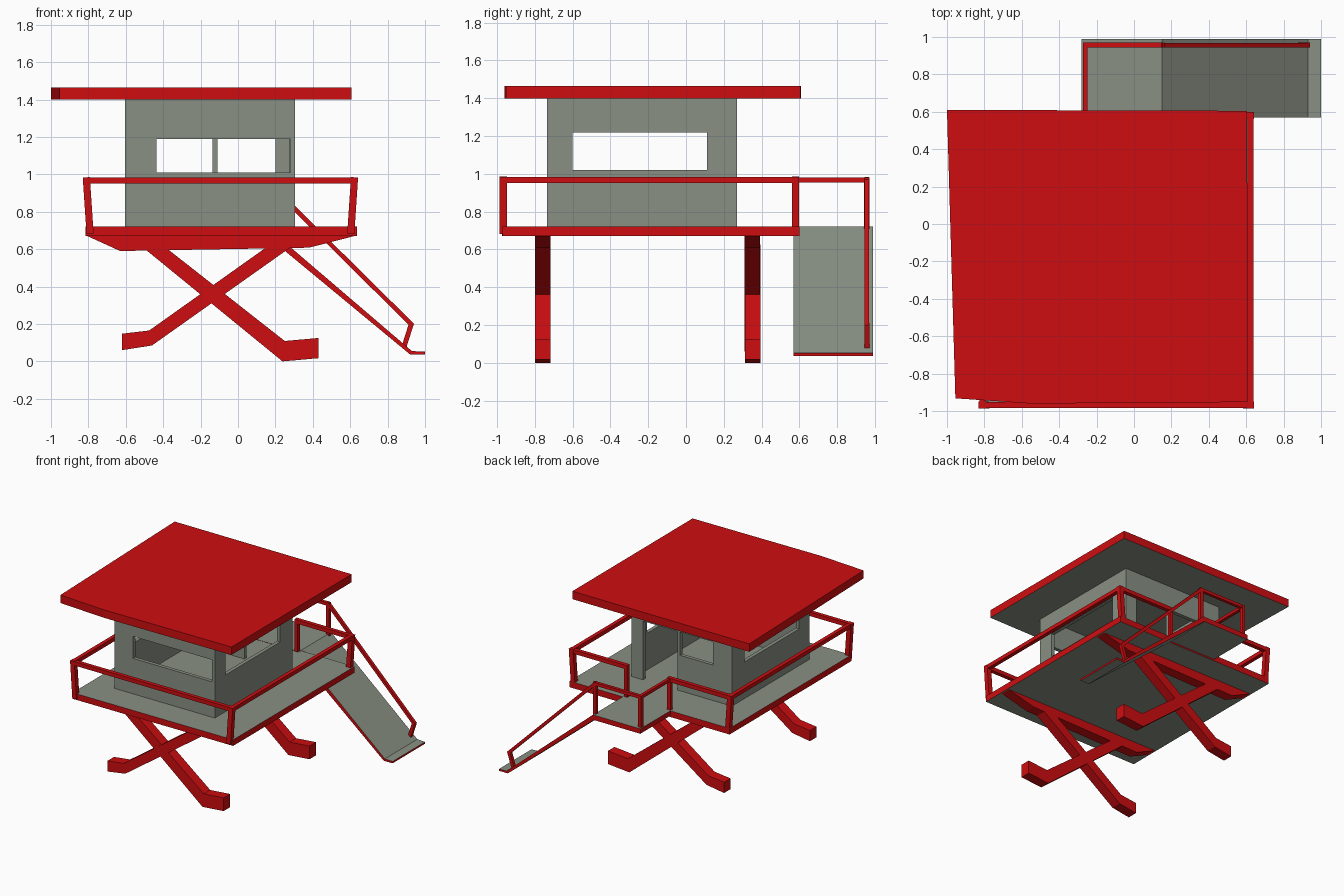
import bpy, bmesh
from mathutils import Vector

if "Cube" in bpy.data.objects:
    bpy.data.objects.remove(bpy.data.objects["Cube"])


def material(name, rgb):
    m = bpy.data.materials.new(name)
    m.diffuse_color = (*rgb, 1)
    m.use_nodes = True
    m.node_tree.nodes["Principled BSDF"].inputs["Base Color"].default_value = m.diffuse_color
    return m


RED = material("red paint", (0.62, 0.004, 0.005))
GREY = material("grey green boards", (0.25, 0.28, 0.23))


def finish(name, bm, mats, rule=None):
    bmesh.ops.recalc_face_normals(bm, faces=bm.faces)
    bm.normal_update()
    if rule:
        for f in bm.faces:
            f.material_index = rule(f.normal)
    me = bpy.data.meshes.new(name)
    bm.to_mesh(me)
    bm.free()
    for m in mats:
        me.materials.append(m)
    ob = bpy.data.objects.new(name, me)
    bpy.context.collection.objects.link(ob)
    return ob


def prism(name, pts, offset, mats, rule=None):
    """Extrude a closed outline of 3D points by an offset vector."""
    bm = bmesh.new()
    face = bm.faces.new([bm.verts.new(p) for p in pts])
    ext = bmesh.ops.extrude_face_region(bm, geom=[face], use_keep_orig=True)
    bmesh.ops.translate(bm, vec=Vector(offset),
                        verts=[v for v in ext["geom"] if isinstance(v, bmesh.types.BMVert)])
    return finish(name, bm, mats, rule)


def bar(name, a, b, w=0.032):
    """Square red bar from a to b."""
    a, b = Vector(a), Vector(b)
    d = (b - a).normalized()
    side = Vector((0, 1, 0)) if abs(d.y) < 0.5 else Vector((1, 0, 0))
    up = d.cross(side).normalized() * w / 2
    side = up.cross(d).normalized() * w / 2
    a, b = a - d * w * 0.45, b + d * w * 0.45
    return prism(name, [a + up + side, a + up - side, a - up - side, a - up + side],
                 b - a, [RED])


def wall(name, us, zs, holes, place, inward):
    """Wall panel on a grid of cuts, leaving out the hole cells."""
    bm = bmesh.new()
    grid = [[bm.verts.new(place(u, z)) for z in zs] for u in us]
    for i in range(len(us) - 1):
        for j in range(len(zs) - 1):
            if (i, j) not in holes:
                bm.faces.new([grid[i][j], grid[i + 1][j], grid[i + 1][j + 1], grid[i][j + 1]])
    ext = bmesh.ops.extrude_face_region(bm, geom=bm.faces[:], use_keep_orig=True)
    bmesh.ops.translate(bm, vec=Vector(inward),
                        verts=[v for v in ext["geom"] if isinstance(v, bmesh.types.BMVert)])
    # drop the shared inner partitions, keep both skins and the rims
    bmesh.ops.remove_doubles(bm, verts=bm.verts, dist=0.0001)
    return finish(name, bm, [GREY])


# Roof: red top and edges, grey ceiling
roof = [(-1.0, 0.61), (0.605, 0.605), (0.607, -0.952), (-0.55, -0.96), (-0.955, -0.932)]
prism("roof", [(x, y, 1.40) for x, y in roof], (0, 0, 0.065), [RED, GREY],
      lambda n: int(n.z < -0.5))

# Deck: grey boards with red rim
flat = lambda n: int(abs(n.z) > 0.6)
deck = [(-0.815, -0.975), (0.635, -0.97), (0.635, 0.6), (-0.815, 0.6)]
prism("deck", [(x, y, 0.67) for x, y in deck], (0, 0, 0.05), [RED, GREY], flat)

# Side landing and sloping ramp with flat lip
top = [(-0.28, 0.722), (0.15, 0.722), (0.93, 0.055), (1.0, 0.052)]
low = [(1.0, 0.037), (0.92, 0.037), (0.14, 0.682), (-0.28, 0.682)]
prism("landing_and_ramp", [(x, 0.57, z) for x, z in top + low], (0, 0.42, 0), [RED, GREY], flat)

# Crossed legs and tapered beams, front and back
leg_a = [(-0.62, 0.06), (-0.46, 0.085), (0.31, 0.63), (0.18, 0.63), (-0.475, 0.165), (-0.62, 0.148)]
leg_b = [(-0.53, 0.63), (-0.41, 0.63), (0.25, 0.112), (0.43, 0.128), (0.43, 0.02), (0.238, 0.003)]
beam = [(-0.81, 0.672), (-0.63, 0.59), (0.38, 0.608), (0.63, 0.672)]
for tag, y in (("front", -0.80), ("back", 0.31)):
    for part, prof in (("leg_left_foot", leg_a), ("leg_right_foot", leg_b), ("beam", beam)):
        shift = 0.001 if prof is leg_b else 0
        prism(f"{tag}_{part}", [(x, y + shift, z) for x, z in prof], (0, 0.083, 0), [RED])
leg_min = 0.003
for ob in bpy.data.objects:
    if ob.name.endswith("leg_right_foot"):
        ob.location.z = -leg_min

# Cabin walls with window openings and a rear doorway
X0, X1, Y0, Y1, T = -0.605, 0.305, -0.735, 0.27, 0.03
wall("front_wall", [X0, -0.435, 0.28, X1], [0.71, 1.01, 1.19, 1.41], {(1, 1)},
     lambda u, z: (u, Y0, z), (0, T, 0))
wall("back_wall", [X0, -0.435, -0.135, -0.11, 0.2, X1], [0.71, 1.01, 1.2, 1.41],
     {(1, 1), (3, 0), (3, 1)}, lambda u, z: (u, Y1, z), (0, -T, 0))
for tag, x, t in (("left", X0, T), ("right", X1, -T)):
    wall(f"{tag}_wall", [Y0 + T, -0.60, 0.11, Y1 - T], [0.71, 1.02, 1.22, 1.41], {(1, 1)},
         lambda u, z: (x, u, z), (t, 0, 0))

# Deck railing: corner posts leaning slightly out, with a top rail
Z, B = 0.967, 0.70
L, R, F, K = -0.81, 0.622, -0.967, 0.58
rail = [(0.13, K), (R, K), (R, F), (L, F), (L, K), (-0.26, K), (-0.26, 0.957), (0.15, 0.957)]
for i, (a, b) in enumerate(zip(rail, rail[1:])):
    bar(f"top_rail_{i}", (*a, Z), (*b, Z), 0.032 if i < 5 else 0.025)
for i, (x, y) in enumerate(rail):
    lean = 0.018 if x in (L, R) else 0
    bar(f"rail_post_{i}", (x + (lean if x < 0 else -lean), y, B), (x, y, Z),
        0.038 if lean else 0.028)

# Ramp handrail with lower end post
bar("ramp_handrail", (0.15, 0.957, Z), (0.925, 0.957, 0.2), 0.024)
bar("ramp_end_post", (0.925, 0.957, 0.195), (0.89, 0.957, 0.085), 0.026)
